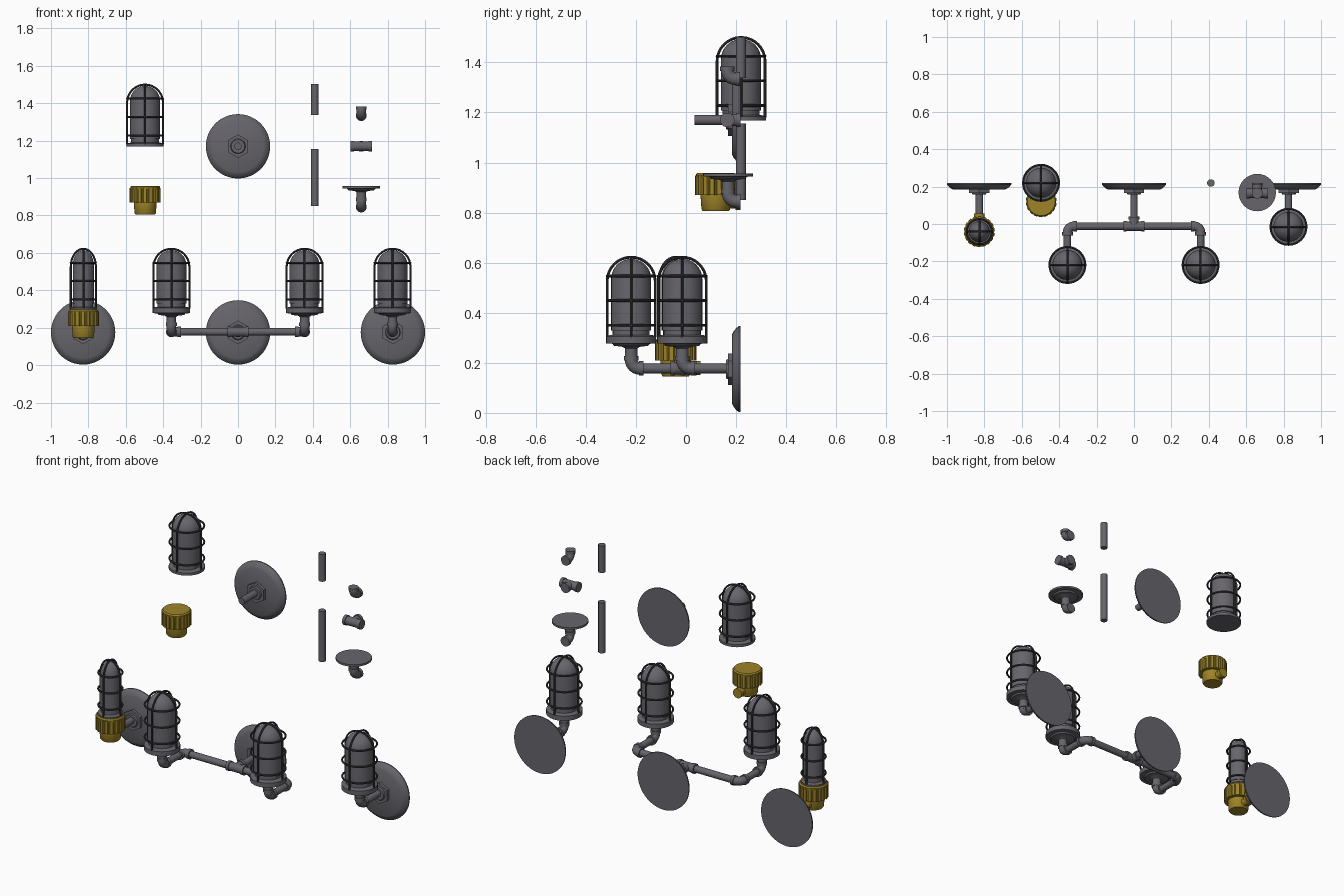
import bpy, bmesh, math
from mathutils import Vector

if "Cube" in bpy.data.objects:
    bpy.data.objects.remove(bpy.data.objects["Cube"], do_unlink=True)

X, Y, Z = Vector((1, 0, 0)), Vector((0, 1, 0)), Vector((0, 0, 1))
ARM_Z, BACK, PIPE_R = 0.178, 0.218, 0.02


def material(name, rgb):
    m = bpy.data.materials.new(name)
    m.use_nodes = True
    color = (*rgb, 1)
    m.diffuse_color = color
    m.node_tree.nodes["Principled BSDF"].inputs["Base Color"].default_value = color
    return m


GREY = material("iron grey", (0.135, 0.13, 0.148))
DARK = material("dark wire", (0.045, 0.045, 0.05))
BRASS = material("brass", (0.34, 0.23, 0.02))


def finish(name, bm, mat, loc=(0, 0, 0), axis=Z):
    """Turn a bmesh into a shaded object whose local z points along axis."""
    bmesh.ops.remove_doubles(bm, verts=bm.verts, dist=1e-5)
    bmesh.ops.recalc_face_normals(bm, faces=bm.faces)
    me = bpy.data.meshes.new(name)
    bm.to_mesh(me)
    bm.free()
    me.materials.append(mat)
    ob = bpy.data.objects.new(name, me)
    bpy.context.collection.objects.link(ob)
    ob.location = loc
    ob.rotation_mode = 'QUATERNION'
    ob.rotation_quaternion = Z.rotation_difference(Vector(axis))
    bpy.ops.object.select_all(action='DESELECT')
    ob.select_set(True)
    bpy.context.view_layer.objects.active = ob
    bpy.ops.object.shade_smooth_by_angle(angle=math.radians(32))
    return ob


def lathe(name, profile, mat, loc, axis=Z, steps=32):
    """Spin an (r, h) profile around the axis."""
    bm = bmesh.new()
    vs = [bm.verts.new((r, 0, h)) for r, h in profile]
    es = [bm.edges.new(p) for p in zip(vs, vs[1:])]
    bmesh.ops.spin(bm, geom=vs + es, cent=(0, 0, 0), axis=(0, 0, 1),
                   angle=math.tau, steps=steps)
    return finish(name, bm, mat, loc, axis)


def tube(name, points, radius, mat, sides=16, closed=False):
    """Sweep a circle along a planar path."""
    bm = bmesh.new()
    pts = [Vector(p) for p in points]
    n = len(pts)
    normal = Vector((0, 0, 0))
    for a, b, c in zip(pts, pts[1:], pts[2:]):
        normal += (b - a).cross(c - b)
    normal = normal.normalized() if normal.length > 1e-8 else (pts[1] - pts[0]).orthogonal().normalized()
    rings = []
    for i, p in enumerate(pts):
        before = pts[i - 1] if i or closed else p
        after = pts[(i + 1) % n] if i < n - 1 or closed else p
        side = (after - before).normalized().cross(normal)
        rings.append([bm.verts.new(p + radius * (math.cos(t) * normal + math.sin(t) * side))
                      for t in (math.tau * k / sides for k in range(sides))])
    pairs = list(zip(rings, rings[1:]))
    if closed:
        pairs.append((rings[-1], rings[0]))
    else:
        bm.faces.new(rings[0])
        bm.faces.new(rings[-1])
    for a, b in pairs:
        for k in range(sides):
            j = (k + 1) % sides
            bm.faces.new((a[k], a[j], b[j], b[k]))
    return finish(name, bm, mat)


def prism(name, outline, depth, mat, loc, axis=Z):
    """Extrude a flat outline along the axis."""
    bm = bmesh.new()
    face = bm.faces.new([bm.verts.new((x, y, 0)) for x, y in outline])
    ext = bmesh.ops.extrude_face_region(bm, geom=[face])
    bmesh.ops.translate(bm, vec=(0, 0, depth),
                        verts=[v for v in ext["geom"] if isinstance(v, bmesh.types.BMVert)])
    return finish(name, bm, mat, loc, axis)


def pipe(name, a, b, radius=PIPE_R, mat=GREY):
    return tube(name, (a, b), radius, mat, 20)


def collar(name, corner, direction, reach=0.05):
    c = Vector(corner)
    pipe(name, c + direction * (reach - 0.018), c + direction * reach, 0.029)


def elbow(name, corner, d1, d2, reach=0.05):
    """Quarter bend joining two directions, with a collar on each end."""
    c, bend = Vector(corner), 0.034
    centre = c + bend * (d1 + d2)
    path = [c + d1 * reach]
    for i in range(9):
        t = math.pi / 2 * i / 8
        path.append(centre - bend * (d2 * math.cos(t) + d1 * math.sin(t)))
    path.append(c + d2 * reach)
    tube(name, path, 0.025, GREY, 20)
    for d in (d1, d2):
        collar(name + "_collar", c, d, reach)


def tee(name, corner):
    c = Vector(corner)
    pipe(name + "_run", c - X * 0.056, c + X * 0.056, 0.025)
    pipe(name + "_stem", c, c + Y * 0.052, 0.025)
    for d in (X, -X, Y):
        collar(name + "_collar", c, d, 0.057 if d.x else 0.053)


def wall_plate(name, x, z):
    profile = [(0, 0), (0.172, 0), (0.172, 0.006), (0.165, 0.016),
               (0.152, 0.027), (0.138, 0.034), (0, 0.034)]
    lathe(name, profile, GREY, (x, BACK, z), -Y, 48)
    hexagon = [(0.063 * math.sin(k * math.pi / 3), 0.063 * math.cos(k * math.pi / 3)) for k in range(6)]
    prism(name + "_nut", hexagon, 0.018, GREY, (x, BACK - 0.033, z), -Y)
    lathe(name + "_nut_boss", [(0, 0), (0.04, 0), (0.036, 0.008), (0, 0.008)],
          GREY, (x, BACK - 0.051, z), -Y)


def lamp(name, x, y, z, s=1.0):
    """Domed shade on a flange inside a wire cage; s narrows it."""
    r, dome = 0.08 * s, 0.245
    flange = [(0, 0), (0.1 * s, 0), (0.1 * s, 0.016), (0.088 * s, 0.02),
              (0.074 * s, 0.022), (0.074 * s, 0.042), (0, 0.042)]
    lathe(name + "_flange", flange, GREY, (x, y, z))
    arc = [(r * math.cos(t), dome + 0.08 * math.sin(t)) for t in (math.pi / 2 * i / 10 for i in range(11))]
    arc[-1] = (0, dome + 0.08)
    lathe(name + "_shade", [(0, 0.04), (r, 0.04)] + arc, GREY, (x, y, z))
    cage, top = 0.096 * s, 0.236
    base = Vector((x, y, z))
    for h in (0.06, 0.159, 0.257):
        tube(name + "_cage_ring", [base + Vector((cage * math.cos(t), cage * math.sin(t), h))
             for t in (math.tau * k / 32 for k in range(32))], 0.0055, DARK, 8, True)
    for d in (X, Y):
        hoop = [base + d * cage + Z * 0.012]
        for i in range(17):
            t = math.pi * i / 16
            hoop.append(base + d * cage * math.cos(t) + Z * (top + 0.096 * math.sin(t)))
        hoop.append(base - d * cage + Z * 0.012)
        tube(name + "_cage_hoop", hoop, 0.0055, DARK, 8)


def lamp_base(name, x, y, z):
    """Elbow carrying the disc that a lamp sits on; z is the elbow axis."""
    elbow(name + "_elbow", (x, y, z), Y, Z)
    profile = [(0, 0.045), (0.025, 0.045), (0.025, 0.08), (0.035, 0.086), (0.068, 0.09),
               (0.075, 0.098), (0.1, 0.1), (0.1, 0.112), (0, 0.112)]
    lathe(name + "_disc", profile, GREY, (x, y, z))


def socket(name, x, y, z):
    """Ribbed brass cap over a cup, with an outlet at the back."""
    cup = [(0, 0), (0.052, 0), (0.057, 0.007), (0.061, 0.06), (0.061, 0.07), (0, 0.07)]
    lathe(name + "_cup", cup, BRASS, (x, y, z))
    outline, ribs = [], 18
    for k in range(ribs):
        for f, r in ((0.02, 0.076), (0.16, 0.083), (0.72, 0.083), (0.86, 0.076)):
            t = math.tau * (k + f) / ribs
            outline.append((r * math.cos(t), r * math.sin(t)))
    prism(name + "_ribbed_cap", outline, 0.078, BRASS, (x, y, z + 0.064))
    lathe(name + "_rim", [(0, 0.135), (0.08, 0.135), (0.08, 0.145), (0.074, 0.152), (0, 0.152)],
          BRASS, (x, y, z))
    c = Vector((x, y, z + 0.034))
    pipe(name + "_outlet", c, c + Y * 0.098, 0.024, BRASS)
    pipe(name + "_outlet_collar", c + Y * 0.078, c + Y * 0.098, 0.029, BRASS)


# Double lamp on a tee
wall_plate("centre_plate", 0, 0.175)
pipe("centre_arm", (0, BACK - 0.03, ARM_Z), (0, 0, ARM_Z))
tee("centre_tee", (0, -0.012, ARM_Z))
pipe("cross_pipe", (-0.32, -0.012, ARM_Z), (0.32, -0.012, ARM_Z))
for side, word in ((1, "left"), (-1, "right")):
    lx, ly = 0.356 * side, -0.219
    elbow(word + "_corner", (lx, -0.012, ARM_Z), -X * side, -Y)
    pipe(word + "_forward_pipe", (lx, -0.05, ARM_Z), (lx, ly + 0.04, ARM_Z))
    lamp_base(word + "_base", lx, ly, ARM_Z)
    lamp(word + "_lamp", lx, ly, 0.29)

# Single lamp
wall_plate("single_plate", 0.828, 0.175)
pipe("single_arm", (0.826, BACK - 0.03, ARM_Z), (0.826, 0.02, ARM_Z))
lamp_base("single_base", 0.826, -0.015, ARM_Z)
lamp("single_lamp", 0.826, -0.015, 0.29)

# Narrow lamp on the brass socket
wall_plate("narrow_plate", -0.828, 0.175)
pipe("narrow_arm", (-0.827, BACK - 0.03, ARM_Z), (-0.827, 0.03, ARM_Z))
socket("narrow_socket", -0.827, -0.041, 0.145)
lamp("narrow_lamp", -0.827, -0.041, 0.29, 0.7)

# Loose parts
lamp("loose_lamp", -0.497, 0.22, 1.168)
socket("loose_socket", -0.496, 0.119, 0.806)
wall_plate("loose_plate", 0, 1.17)
pipe("loose_plate_arm", (0, BACK - 0.03, 1.17), (0, 0.034, 1.17))
pipe("short_pipe", (0.411, 0.219, 1.337), (0.411, 0.219, 1.502))
pipe("long_pipe", (0.411, 0.219, 0.85), (0.411, 0.219, 1.156))
elbow("loose_elbow", (0.659, 0.165, 1.334), Y, Z)
tee("loose_tee", (0.659, 0.165, 1.17))
lamp_base("loose_base", 0.659, 0.168, 0.845)
